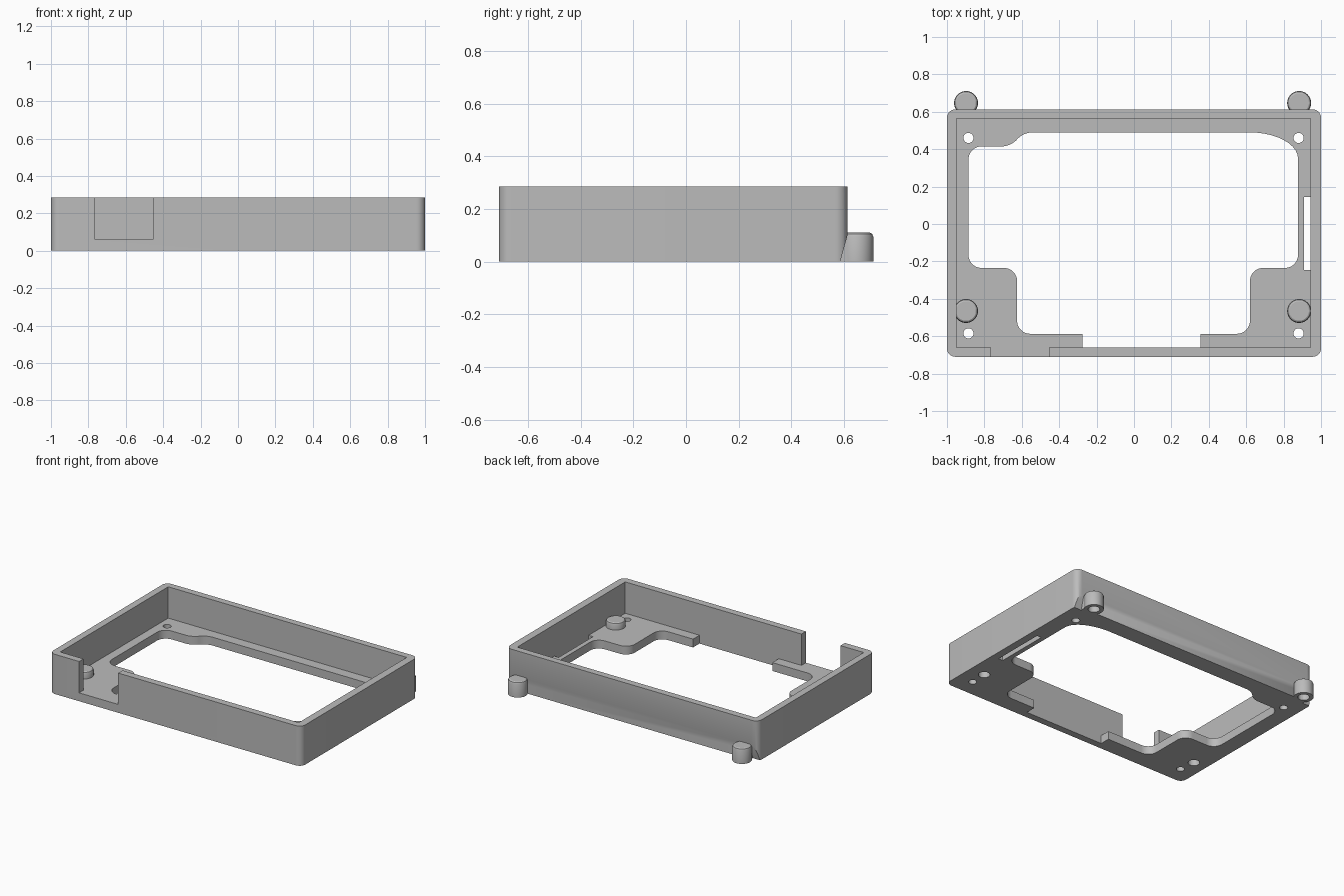
import bpy, bmesh, math
from mathutils import Vector

if "Cube" in bpy.data.objects:
    bpy.data.objects.remove(bpy.data.objects["Cube"])

grey = bpy.data.materials.new("plain grey")
grey.use_nodes = True
grey.diffuse_color = (0.5, 0.5, 0.5, 1)
grey.node_tree.nodes["Principled BSDF"].inputs["Base Color"].default_value = grey.diffuse_color


def finish(name, bm):
    bmesh.ops.recalc_face_normals(bm, faces=bm.faces)
    mesh = bpy.data.meshes.new(name)
    bm.to_mesh(mesh)
    bm.free()
    mesh.materials.append(grey)
    obj = bpy.data.objects.new(name, mesh)
    bpy.context.collection.objects.link(obj)
    return obj


def rounded(corners, steps=10):
    """Corners are (x, y, tangent length before, tangent length after)."""
    pts = []
    n = len(corners)
    for i, (x, y, before, after) in enumerate(corners):
        p = Vector((x, y))
        if not before:
            pts.append(p)
            continue
        a = p + (Vector(corners[i - 1][:2]) - p).normalized() * before
        b = p + (Vector(corners[(i + 1) % n][:2]) - p).normalized() * after
        c = a + b - p
        for k in range(steps + 1):
            t = math.pi / 2 * k / steps
            pts.append(c + (a - c) * math.cos(t) + (b - c) * math.sin(t))
    return pts


def prism(name, pts, z0, z1):
    bm = bmesh.new()
    face = bm.faces.new([bm.verts.new((p[0], p[1], z0)) for p in pts])
    side = bmesh.ops.extrude_face_region(bm, geom=[face])["geom"]
    top = [v for v in side if isinstance(v, bmesh.types.BMVert)]
    bmesh.ops.translate(bm, verts=top, vec=(0, 0, z1 - z0))
    return finish(name, bm)


def rect(x0, x1, y0, y1, r=0):
    return rounded([(x, y, r, r) for x, y in ((x0, y0), (x1, y0), (x1, y1), (x0, y1))])


def circle(x, y, r, n=32):
    return [(x + r * math.cos(math.tau * k / n), y + r * math.sin(math.tau * k / n)) for k in range(n)]


def lathe(name, profile, x, y, n=40):
    bm = bmesh.new()
    verts = [bm.verts.new((x + r, y, z)) for r, z in profile]
    edges = [bm.edges.new(pair) for pair in zip(verts, verts[1:])]
    bmesh.ops.spin(bm, geom=verts + edges, cent=(x, y, 0), axis=(0, 0, 1),
                   angle=math.tau, steps=n)
    bmesh.ops.remove_doubles(bm, verts=bm.verts, dist=0.0002)
    return finish(name, bm)


# Outer block of the tray
HEIGHT, FLOOR = 0.285, 0.06
frame = prism("tray_frame", rect(-1, 1, -0.71, 0.613, 0.045), 0, HEIGHT)

# Large shaped opening in the floor
r = 0.07
opening = rounded([
    (-0.885, 0.415, r, r), (-0.66, 0.415, 0.045, 0.045), (-0.59, 0.49, 0.045, 0.045),
    (0.877, 0.49, 0.26, 0.14), (0.877, -0.235, r, r), (0.62, -0.235, r, r),
    (0.62, -0.587, r, r), (0.355, -0.587, 0, 0), (0.355, -0.66, 0, 0),
    (-0.275, -0.66, 0, 0), (-0.275, -0.587, 0, 0), (-0.625, -0.587, r, r),
    (-0.625, -0.235, r, r), (-0.885, -0.235, r, r)])

# Cutters: cavity, opening, front notch, side slot
cutters = [
    prism("cavity_cutter", rect(-0.95, 0.945, -0.66, 0.565), FLOOR, 0.4),
    prism("opening_cutter", opening, -0.1, 0.1),
    prism("notch_cutter", rect(-0.765, -0.455, -0.8, -0.6), FLOOR, 0.4),
    prism("slot_cutter", rect(0.91, 0.945, -0.245, 0.145), -0.1, 0.1)]

# Screw holes and sockets under the feet
for x in (-0.885, 0.88):
    for y in (-0.585, 0.46):
        cutters.append(prism("screw_cutter", circle(x, y, 0.027), -0.1, 0.1))
for x in (-0.898, 0.883):
    for y in (-0.465, 0.647):
        cutters.append(prism("socket_cutter", circle(x, y, 0.038), -0.1, FLOOR + 0.003))

# Slanted reliefs at the two rear bottom corners
for s in (-1, 1):
    wedge = prism("relief_cutter", [(0.585, -0.001), (0.613, 0.1), (0.7, 0.1), (0.7, -0.001)],
                  0.94, 1.05)
    for v in wedge.data.vertices:
        v.co = (s * v.co.z, v.co.x, v.co.y)
    bm = bmesh.new()
    bm.from_mesh(wedge.data)
    bmesh.ops.recalc_face_normals(bm, faces=bm.faces)
    bm.to_mesh(wedge.data)
    bm.free()
    cutters.append(wedge)

bpy.context.view_layer.objects.active = frame
for cutter in cutters:
    cutter.hide_render = True
    mod = frame.modifiers.new("cut", "BOOLEAN")
    mod.operation = "DIFFERENCE"
    mod.solver = "EXACT"
    mod.object = cutter
    bpy.ops.object.modifier_apply(modifier=mod.name)
    bpy.data.objects.remove(cutter)

# Pegs: solid caps inside the tray, hollow posts behind it
parts = [frame]
cap = [(0.064, 0.095), (0.06, 0.105), (0.052, 0.11), (0, 0.11)]
for side, x in (("right", -0.898), ("left", 0.883)):
    parts.append(lathe("front_peg_" + side, [(0, 0.055), (0.064, 0.055)] + cap, x, -0.465))
    socket = [(0, 0.063), (0.038, 0.063), (0.038, 0), (0.064, 0)]
    parts.append(lathe("rear_peg_" + side, socket + cap, x, 0.647))

# Smooth rounded parts, sharp edges kept
bpy.ops.object.select_all(action="DESELECT")
for part in parts:
    part.select_set(True)
bpy.context.view_layer.objects.active = frame
bpy.ops.object.shade_smooth_by_angle(angle=math.radians(30))
